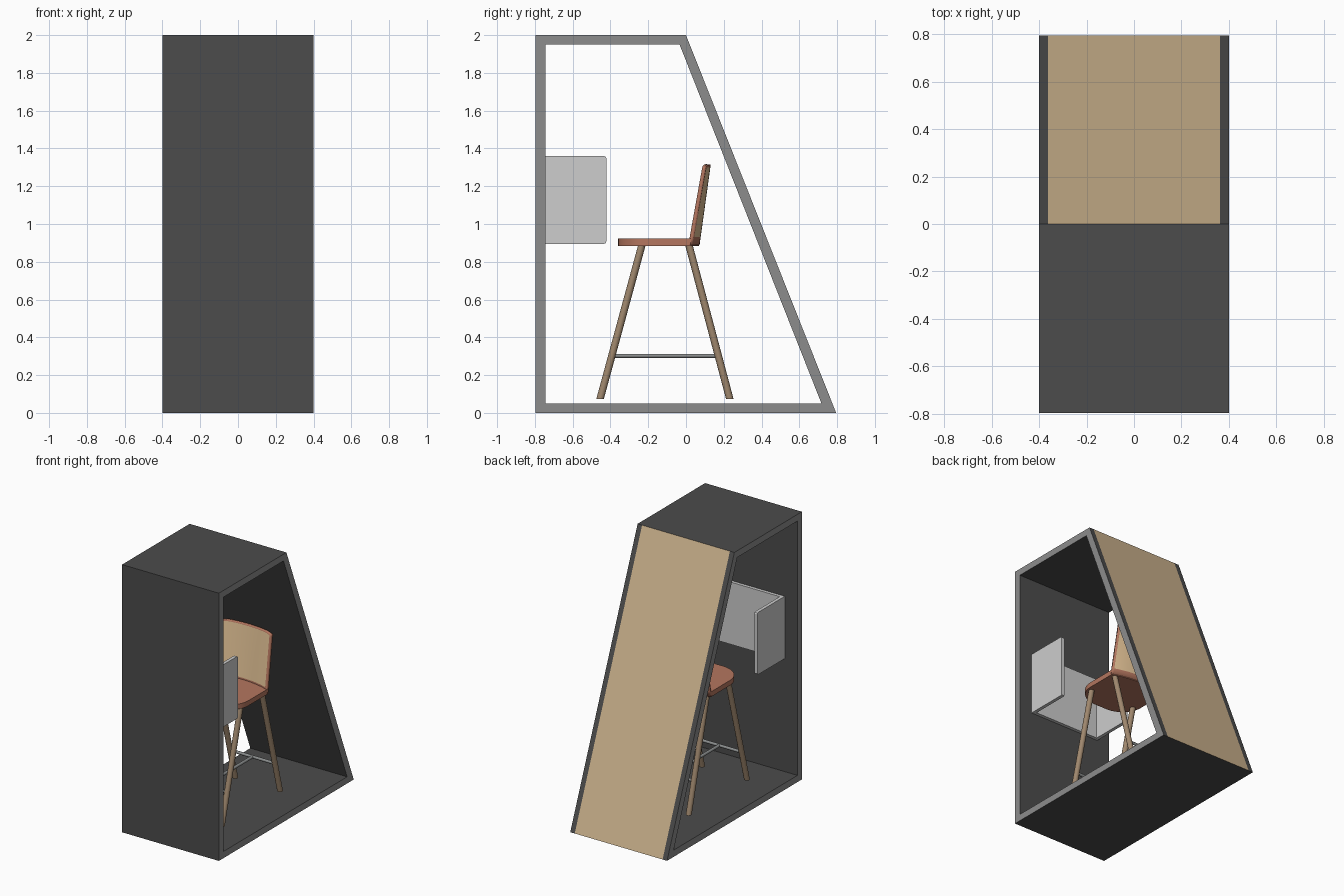
import bpy, bmesh, math
from mathutils import Vector

if "Cube" in bpy.data.objects:
    bpy.data.objects.remove(bpy.data.objects["Cube"])


def material(name, r, g, b):
    lin = [((c / 255 + 0.055) / 1.055) ** 2.4 for c in (r, g, b)]
    m = bpy.data.materials.new(name)
    m.diffuse_color = (*lin, 1)
    m.use_nodes = True
    m.node_tree.nodes["Principled BSDF"].inputs["Base Color"].default_value = m.diffuse_color
    return m


DARK = material("charcoal", 76, 76, 76)
EDGE = material("edge grey", 140, 140, 140)
TAN = material("tan panel", 206, 180, 142)
PALE = material("light grey felt", 205, 205, 205)
BROWN = material("red brown", 180, 118, 95)
CREAM = material("cream upholstery", 224, 192, 148)
WOOD = material("wood", 160, 136, 110)
STEEL = material("steel grey", 140, 143, 143)


def finish(bm, name, mats, smooth=False):
    bmesh.ops.recalc_face_normals(bm, faces=bm.faces[:])
    me = bpy.data.meshes.new(name)
    bm.to_mesh(me)
    bm.free()
    for m in mats:
        me.materials.append(m)
    ob = bpy.data.objects.new(name, me)
    bpy.context.collection.objects.link(ob)
    if smooth:
        bpy.ops.object.select_all(action='DESELECT')
        ob.select_set(True)
        bpy.context.view_layer.objects.active = ob
        bpy.ops.object.shade_smooth_by_angle(angle=math.radians(35))
    return ob


def prism(name, pts, vec, mat, smooth=False):
    """Flat outline of 3D points pushed along a vector."""
    bm = bmesh.new()
    face = bm.faces.new([bm.verts.new(p) for p in pts])
    res = bmesh.ops.extrude_face_region(bm, geom=[face], use_keep_orig=True)
    for v in res["geom"]:
        if isinstance(v, bmesh.types.BMVert):
            v.co += Vector(vec)
    return finish(bm, name, [mat], smooth)


def rod(name, a, b, r, mat, ring_axes, n=12):
    """Round bar whose end rings lie in the plane of ring_axes."""
    bm = bmesh.new()
    ux, uy = (Vector(u) for u in ring_axes)
    rings = []
    for c in (a, b):
        rings.append([bm.verts.new(Vector(c) + r * (math.cos(t) * ux + math.sin(t) * uy))
                      for t in (2 * math.pi * i / n for i in range(n))])
    for i in range(n):
        j = (i + 1) % n
        bm.faces.new((rings[0][i], rings[0][j], rings[1][j], rings[1][i]))
    for ring in rings:
        bm.faces.new(ring)
    return finish(bm, name, [mat], True)


# Booth shell: closed ring profile, open on both sides, tan on the sloped outside
outer = [(-0.797, 0), (0.795, 0), (0.0, 2), (-0.797, 2)]
inner = [(-0.745, 0.05), (0.717, 0.05), (-0.034, 1.95), (-0.745, 1.95)]
xs = [-0.4, -0.363, 0.363, 0.4]
bm = bmesh.new()
loops = [[[bm.verts.new((x, y, z)) for y, z in prof] for x in xs] for prof in (outer, inner)]
for k in range(4):
    j = (k + 1) % 4
    for loop in loops:
        for s in range(3):
            f = bm.faces.new((loop[s][k], loop[s][j], loop[s + 1][j], loop[s + 1][k]))
            if loop is loops[0] and k == 1 and s == 1:
                f.material_index = 2
    for s in (0, 3):
        f = bm.faces.new((loops[0][s][k], loops[0][s][j], loops[1][s][j], loops[1][s][k]))
        f.material_index = 1
finish(bm, "booth_shell", [DARK, EDGE, TAN])

# Privacy screen: back board and two side wings
z0, z1, y0, y1, c = 0.895, 1.36, -0.746, -0.422, 0.012
wing = [(y0, z0), (y1 - c, z0), (y1 - c * 0.3, z0 + c * 0.3), (y1, z0 + c),
        (y1, z1 - c), (y1 - c * 0.3, z1 - c * 0.3), (y1 - c, z1), (y0, z1)]
for side, x in (("left", -0.295), ("right", 0.27)):
    prism("screen_wing_" + side, [(x, y, z) for y, z in wing], (0.025, 0, 0), PALE)
prism("screen_back", [(-0.27, y0, z0), (0.27, y0, z0), (0.27, y0, z1), (-0.27, y0, z1)],
      (0, 0.025, 0), PALE)

# Seat: curved rear edge, rounded front corners
W = 0.225
us = [-1 + i / 8 for i in range(17)]
outline = [(W * u, 0.07 - 0.04 * u * u) for u in us]
rx, ry = 0.17, 0.16
for sx, angles in ((1, range(0, 91, 10)), (-1, range(90, -1, -10))):
    for a in angles:
        t = math.radians(a)
        outline.append((sx * (W - rx + rx * math.cos(t)), -0.36 + ry - ry * math.sin(t)))
prism("seat", [(x, y, 0.884) for x, y in outline], (0, 0, 0.038), BROWN, True)

# Backrest: curved leaning shell, upholstered inside a brown margin
cols = [-1, -0.94] + [-0.84 + 0.12 * i for i in range(15)] + [0.94, 1]
rows = [0, 0.1, 0.3, 0.5, 0.7, 0.9, 0.97, 1]
bm = bmesh.new()
grid = []
for t in rows:
    line = []
    for u in cols:
        x = u * (W - 0.012 * t)
        y = 0.062 + 0.059 * t - (0.04 - 0.015 * t) * u * u
        z = 0.89 + (0.425 - 0.015 * abs(u) ** 8) * t
        line.append(bm.verts.new((x, y, z)))
    grid.append(line)
for r in range(len(rows) - 1):
    for q in range(len(cols) - 1):
        f = bm.faces.new((grid[r][q], grid[r][q + 1], grid[r + 1][q + 1], grid[r + 1][q]))
        if 0 < r < len(rows) - 2 and 0 < q < len(cols) - 2:
            f.material_index = 1
back = finish(bm, "backrest", [BROWN, CREAM], True)
mod = back.modifiers.new("thickness", 'SOLIDIFY')
mod.thickness = 0.02
mod.offset = 0

# Legs, splayed front to back
FLAT = ((1, 0, 0), (0, 1, 0))
LX = 0.185
for side, x in (("left", -LX), ("right", LX)):
    rod("front_leg_" + side, (x, -0.455, 0.073), (x, -0.233, 0.89), 0.02, WOOD, FLAT)
    rod("rear_leg_" + side, (x, 0.232, 0.073), (x, 0.015, 0.89), 0.02, WOOD, FLAT)

# H-shaped stretcher
FY, RY, SZ = -0.393, 0.171, 0.302
for name, y in (("front", FY), ("rear", RY)):
    rod("stretcher_" + name, (-LX, y, SZ), (LX, y, SZ), 0.011, STEEL, ((0, 1, 0), (0, 0, 1)))
rod("stretcher_middle", (0, FY, SZ), (0, RY, SZ), 0.011, STEEL, ((1, 0, 0), (0, 0, 1)))
